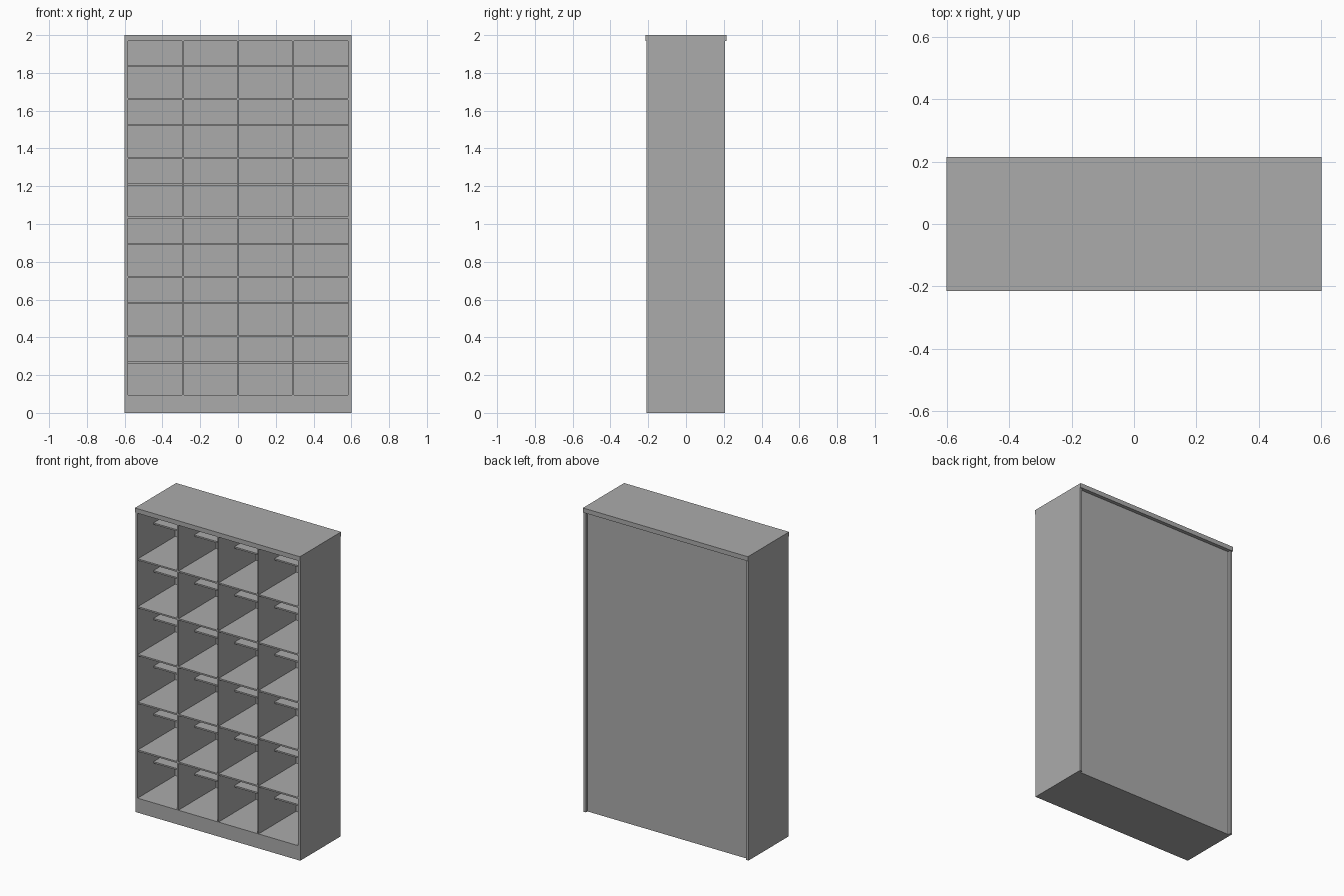
import bpy
import bmesh
from mathutils import Vector

default = bpy.data.objects.get("Cube")
if default:
    bpy.data.objects.remove(default, do_unlink=True)

# Single painted grey for the whole cabinet
grey = bpy.data.materials.new("light_grey")
grey.use_nodes = True
COLOUR = (0.41, 0.41, 0.41, 1)
grey.diffuse_color = COLOUR
grey.node_tree.nodes["Principled BSDF"].inputs["Base Color"].default_value = COLOUR


def box(name, low, high):
    """Flat-faced box between two opposite corners."""
    low, high = Vector(low), Vector(high)
    bm = bmesh.new()
    bmesh.ops.create_cube(bm, size=1)
    bmesh.ops.scale(bm, vec=high - low, verts=bm.verts)
    bmesh.ops.translate(bm, vec=(low + high) / 2, verts=bm.verts)
    mesh = bpy.data.meshes.new(name)
    bm.to_mesh(mesh)
    bm.free()
    mesh.materials.append(grey)
    obj = bpy.data.objects.new(name, mesh)
    bpy.context.collection.objects.link(obj)
    return obj


HALF_W, INNER_W = 0.6, 0.583
FRONT, REAR = -0.21, 0.207
PANEL_IN, PANEL_OUT = 0.18, 0.19
PLINTH, TOP = 0.095, 1.97
BOARD = 0.01
ROWS, COLUMNS = 6, 4
PITCH = 0.314

# Outer carcass
box("top_panel", (-HALF_W, -0.214, TOP), (HALF_W, 0.214, 2))
box("left_side", (INNER_W, FRONT, 0), (HALF_W, REAR, TOP))
box("right_side", (-HALF_W, FRONT, 0), (-INNER_W, REAR, TOP))
box("plinth", (-INNER_W, FRONT, 0), (INNER_W, PANEL_OUT, PLINTH))
box("back_panel", (-INNER_W, PANEL_IN, PLINTH), (INNER_W, PANEL_OUT, TOP))

# Upright dividers between the columns
bay = 2 * INNER_W / COLUMNS
for i in range(1, COLUMNS):
    x = -INNER_W + i * bay
    box(f"divider_{i}", (x - BOARD / 2, FRONT + 0.002, PLINTH),
        (x + BOARD / 2, PANEL_IN, TOP))

# Full-depth shelves, and a shallow rear shelf inside every row
for row in range(ROWS):
    if row < ROWS - 1:
        z = 0.406 + row * PITCH
        box(f"shelf_{row + 1}", (-INNER_W, FRONT + 0.003, z - BOARD / 2),
            (INNER_W, PANEL_IN, z + BOARD / 2))
    z = 0.267 + row * PITCH
    box(f"rear_shelf_{row + 1}", (-INNER_W, -0.045, z - BOARD / 2),
        (INNER_W, PANEL_IN, z + BOARD / 2))
